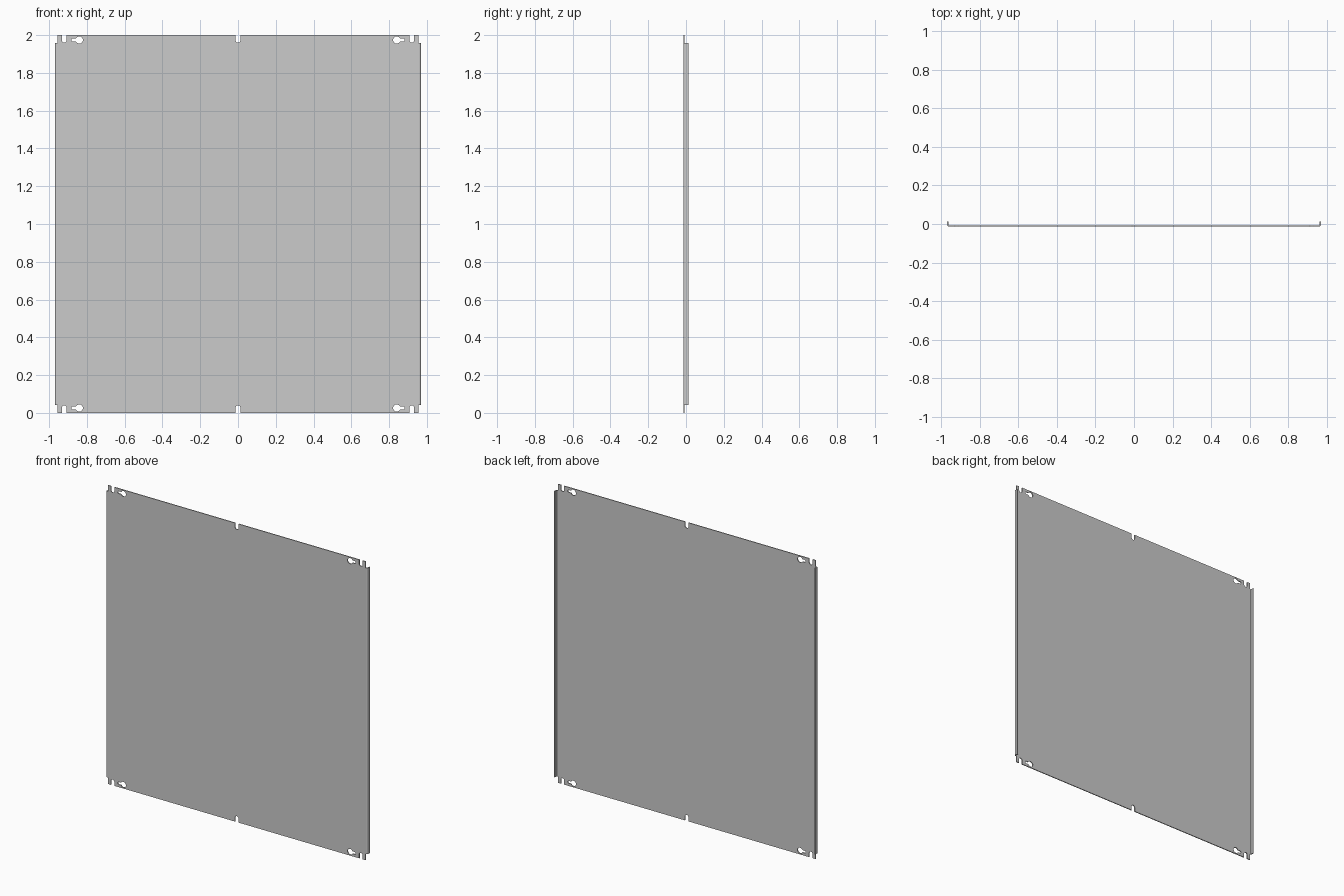
import bpy, bmesh
from math import sin, cos, pi, asin
from mathutils import Matrix

if "Cube" in bpy.data.objects:
    bpy.data.objects.remove(bpy.data.objects["Cube"])

H = 2.0          # panel height
T = 0.006        # sheet thickness
WEB = 0.955      # half width of the flat web
EDGE = 0.968     # half width over the flanges
Y0, Y1 = -0.0135, 0.0135
STEP = 0.042     # flange set-back at top and bottom


def arc(cx, cy, r, a0, a1, n=12):
    return [(cx + r * cos(a0 + (a1 - a0) * i / n),
             cy + r * sin(a0 + (a1 - a0) * i / n)) for i in range(n + 1)]


def notch(cx, r=0.0125, depth=0.04):
    # round-ended slot cut down from the top edge, left to right
    return ([(cx - r, H)] + arc(cx, H - depth + r, r, pi, 2 * pi) + [(cx + r, H)])


def keyhole(side, z):
    # large circle with a narrow slot pointing outwards
    r, w, cx, end = 0.019, 0.008, 0.84, 0.882
    a = asin(w / r)
    pts = arc(cx, z, r, a, 2 * pi - a, 24) + arc(end - w, z, w, -pi / 2, pi / 2, 8)
    return [(side * x, y) for x, y in pts]


# flat web with edge notches and keyholes
top = [(-WEB, H)] + notch(-0.92) + notch(0) + notch(0.92) + [(WEB, H)]
bottom = [(x, H - z) for x, z in reversed(top)]
loops = [top + bottom] + [keyhole(s, z) for s in (-1, 1) for z in (0.026, H - 0.026)]

curve = bpy.data.curves.new("panel_outline", 'CURVE')
curve.dimensions = '2D'
curve.fill_mode = 'BOTH'
curve.extrude = T / 2
for pts in loops:
    sp = curve.splines.new('POLY')
    sp.points.add(len(pts) - 1)
    for p, (x, y) in zip(sp.points, pts):
        p.co = (x, y, 0, 1)
    sp.use_cyclic_u = True
tmp = bpy.data.objects.new("panel_outline", curve)
bpy.context.collection.objects.link(tmp)
bpy.context.view_layer.update()
mesh = bpy.data.meshes.new_from_object(
    tmp.evaluated_get(bpy.context.evaluated_depsgraph_get()))
bpy.data.objects.remove(tmp)
mesh.transform(Matrix.Translation((0, Y0 + T / 2, 0)) @ Matrix.Rotation(pi / 2, 4, 'X'))
bm = bmesh.new()
bm.from_mesh(mesh)
bmesh.ops.remove_doubles(bm, verts=bm.verts, dist=1e-5)
bmesh.ops.recalc_face_normals(bm, faces=bm.faces)
bm.to_mesh(mesh)
bm.free()
for p in mesh.polygons:
    p.use_smooth = False
bpy.context.collection.objects.link(bpy.data.objects.new("panel_web", mesh))


# bent side flanges: L-shaped profile swept up the panel
R = 0.009
for name, s in (("left_flange", -1), ("right_flange", 1)):
    prof = [(WEB, Y0)] + arc(EDGE - R, Y0 + R, R, -pi / 2, 0, 6) + [(EDGE, Y1), (EDGE - T, Y1)]
    prof += arc(EDGE - R, Y0 + R, R - T, 0, -pi / 2, 6) + [(WEB, Y0 + T)]
    bm = bmesh.new()
    face = bm.faces.new([bm.verts.new((s * x, y, STEP)) for x, y in prof])
    ext = bmesh.ops.extrude_face_region(bm, geom=[face], use_keep_orig=True)
    bmesh.ops.translate(bm, vec=(0, 0, H - 2 * STEP),
                        verts=[g for g in ext["geom"] if isinstance(g, bmesh.types.BMVert)])
    bmesh.ops.recalc_face_normals(bm, faces=bm.faces)
    me = bpy.data.meshes.new(name)
    bm.to_mesh(me)
    bm.free()
    bpy.context.collection.objects.link(bpy.data.objects.new(name, me))
